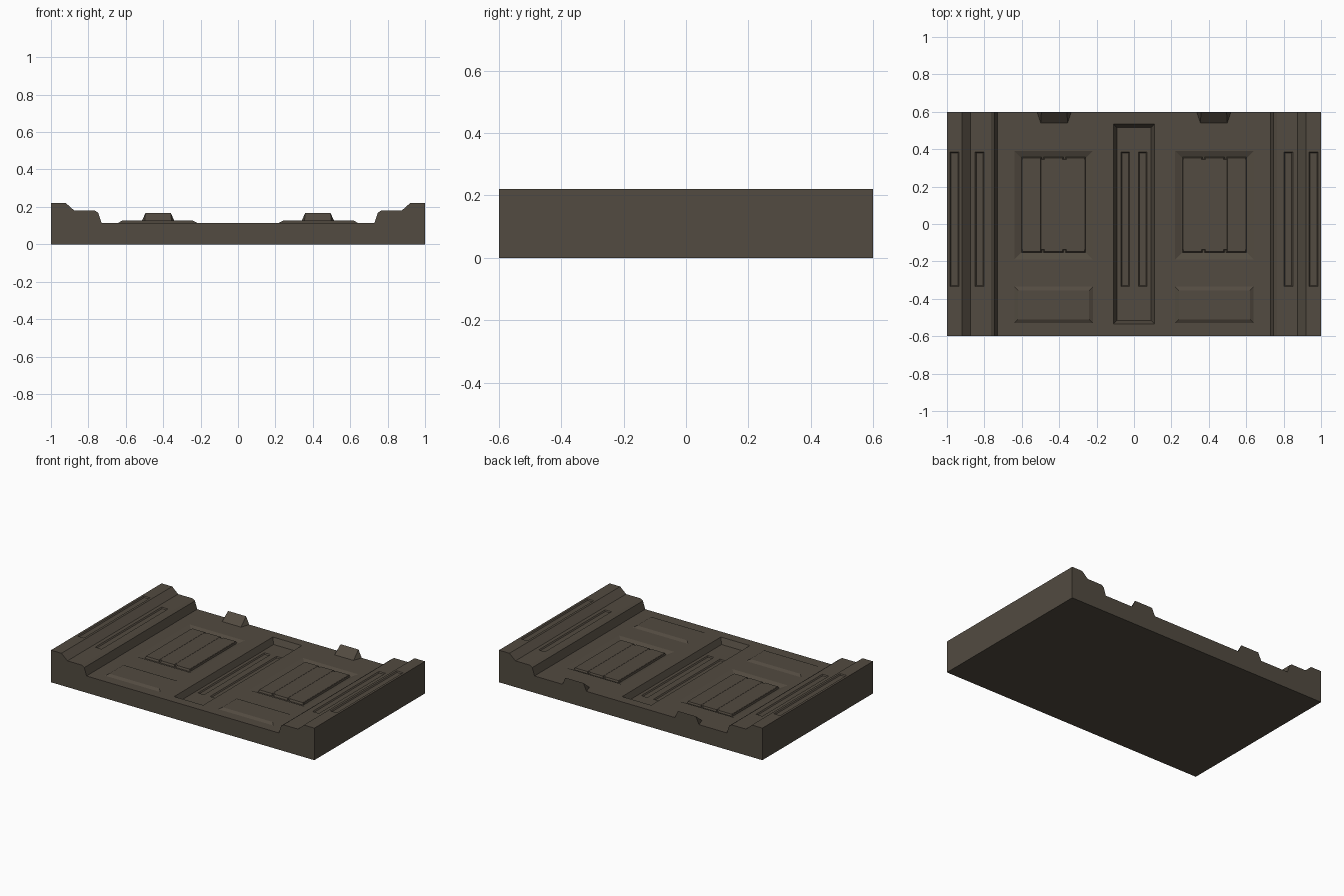
import bpy, bmesh

if "Cube" in bpy.data.objects:
    bpy.data.objects.remove(bpy.data.objects["Cube"])

mat = bpy.data.materials.new("dark_brown")
mat.diffuse_color = (0.085, 0.07, 0.052, 1)
mat.use_nodes = True
mat.node_tree.nodes["Principled BSDF"].inputs["Base Color"].default_value = mat.diffuse_color
FIELD, SHELF, RIM = 0.115, 0.18, 0.22


def make_object(name, bm):
    bmesh.ops.recalc_face_normals(bm, faces=bm.faces)
    me = bpy.data.meshes.new(name)
    bm.to_mesh(me)
    bm.free()
    me.materials.append(mat)
    ob = bpy.data.objects.new(name, me)
    bpy.context.collection.objects.link(ob)
    return ob


def loft(bm, lower, upper):
    """Closed solid between two matching loops of points."""
    a = [bm.verts.new(p) for p in lower]
    b = [bm.verts.new(p) for p in upper]
    n = len(a)
    bm.faces.new(a[::-1])
    bm.faces.new(b)
    for i in range(n):
        bm.faces.new((a[i], a[(i + 1) % n], b[(i + 1) % n], b[i]))


def rect(x0, x1, y0, y1, z, inset=0.0):
    x0, x1, y0, y1 = x0 + inset, x1 - inset, y0 + inset, y1 - inset
    return [(x0, y0, z), (x1, y0, z), (x1, y1, z), (x0, y1, z)]


def recess(bm, x0, x1, y0, y1, z, depth, slope):
    """Cutter whose sloping walls meet the surface height z at the given outline."""
    k = slope / depth
    over = 0.004
    loft(bm, rect(x0, x1, y0, y1, z - depth, slope),
         rect(x0, x1, y0, y1, z + over, -over * k))


def raised(bm, x0, x1, y0, y1, z, height, slope):
    """Chamfered plate standing on surface z, sunk slightly into it."""
    sink = 0.004
    k = slope / height
    loft(bm, rect(x0, x1, y0, y1, z - sink, -sink * k),
         rect(x0, x1, y0, y1, z + height, slope))


# Slab with stepped side rims, extruded along y
half = [(0.73, FIELD), (0.747, 0.168), (0.765, SHELF), (0.875, SHELF),
        (0.92, RIM), (1, RIM), (1, 0)]
outline = half + [(-x, z) for x, z in reversed(half)]
bm = bmesh.new()
loft(bm, [(x, -0.6, z) for x, z in outline], [(x, 0.6, z) for x, z in outline])
slab = make_object("wall_slab", bm)


def cut(cutter_bm):
    cutter = make_object("recess_cutter", cutter_bm)
    cutter.hide_render = True
    mod = slab.modifiers.new("recesses", 'BOOLEAN')
    mod.operation, mod.solver, mod.object = 'DIFFERENCE', 'EXACT', cutter
    bpy.context.view_layer.objects.active = slab
    bpy.ops.object.modifier_apply(modifier=mod.name)
    bpy.data.objects.remove(cutter)


# Central channel, upper panel recesses, slots in the rims
bm = bmesh.new()
recess(bm, -0.11, 0.11, -0.535, 0.535, FIELD, 0.04, 0.018)
for s in (-1, 1):
    recess(bm, s * 0.43 - 0.21, s * 0.43 + 0.21, -0.19, 0.39, FIELD, 0.015, 0.035)
    for c, z in ((0.825, SHELF), (0.96, RIM)):
        recess(bm, s * c - 0.024, s * c + 0.024, -0.335, 0.385, z, 0.007, 0.006)
cut(bm)

# Narrow slots in the channel floor
bm = bmesh.new()
for s in (-1, 1):
    recess(bm, s * 0.046 - 0.023, s * 0.046 + 0.023, -0.335, 0.385,
           FIELD - 0.04, 0.007, 0.006)
cut(bm)

for side, s in (("left", -1), ("right", 1)):
    c = s * 0.43
    # Lower raised panel
    bm = bmesh.new()
    raised(bm, c - 0.21, c + 0.21, -0.53, -0.335, FIELD, 0.011, 0.02)
    make_object(side + "_lower_panel", bm)

    # Upper inner panel with small notches between its three planks
    bm = bmesh.new()
    raised(bm, c - 0.172, c + 0.172, -0.14, 0.348, FIELD - 0.015, 0.012, 0.003)
    for i in (-1, 0, 1):
        m = c + i * 0.117
        raised(bm, m - 0.054, m + 0.054, -0.152, 0.36, FIELD - 0.015, 0.013, 0.006)
    make_object(side + "_inset_panel", bm)

    # Wedge tab at the back edge
    bm = bmesh.new()
    base = [(-0.072, 0.54), (0.072, 0.54), (0.092, 0.6), (-0.092, 0.6)]
    v = [bm.verts.new((s * 0.427 + x, y, FIELD)) for x, y in base]
    t = [bm.verts.new((s * 0.427 + x, 0.6, 0.166)) for x in (-0.068, 0.068)]
    for f in ((v[3], v[2], v[1], v[0]), (v[0], v[1], t[1], t[0]),
              (v[2], v[3], t[0], t[1]), (v[1], v[2], t[1]), (v[3], v[0], t[0])):
        bm.faces.new(f)
    make_object(side + "_tab", bm)
